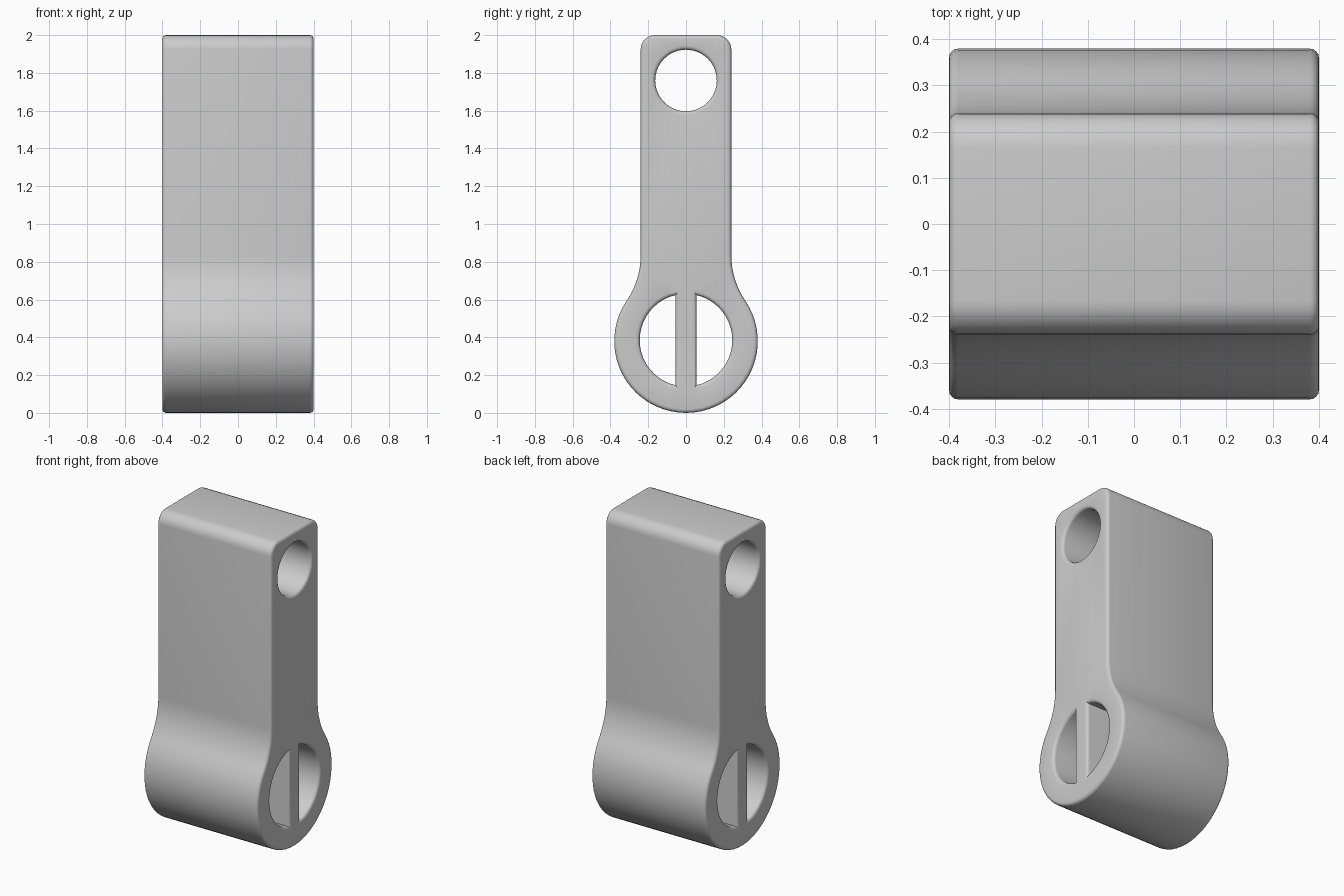
import bpy, bmesh, math
from mathutils import Vector

cube = bpy.data.objects.get("Cube")
if cube:
    bpy.data.objects.remove(cube, do_unlink=True)

HALF_X = 0.4       # half of the body width
BEVEL = 0.02       # rounding of the end rims
STEPS = 4


def arc(cy, cz, r, start, end, n):
    """Points on an arc, angles in degrees, in the side plane (y, z)."""
    angles = [math.radians(start + (end - start) * i / n) for i in range(n + 1)]
    return [Vector((cy + r * math.cos(a), cz + r * math.sin(a))) for a in angles]


def mirrored(half):
    """Close a right half outline by mirroring it over y = 0."""
    flipped = [Vector((-p.x, p.y)) for p in reversed(half) if p.x > 1e-5]
    return half + flipped


def offset(points, d):
    """Move a counter-clockwise outline inward by d with mitred corners."""
    out = []
    for i, p in enumerate(points):
        a = (p - points[i - 1]).normalized()
        b = (points[(i + 1) % len(points)] - p).normalized()
        na, nb = Vector((-a.y, a.x)), Vector((-b.y, b.x))
        out.append(p + (na + nb) * d / (1 + na.dot(nb)))
    return out


def body_outline():
    # Round foot, concave neck fillet, straight shank, rounded top corners
    r, w, fillet, corner = 0.38, 0.24, 0.43, 0.075
    rise = math.sqrt((r + fillet) ** 2 - (w + fillet) ** 2)
    tangent = math.degrees(math.atan2(rise, w + fillet))
    half = arc(0, r, r, -90, tangent, 20)
    half += arc(w + fillet, r + rise, fillet, 180 + tangent, 180, 8)[1:]
    half += arc(w - corner, 2 - corner, corner, 0, 90, 6)
    return mirrored(half)


def half_hole(side):
    # D-shaped opening on one side of the divider
    r, divider = 0.245, 0.055
    limit = math.degrees(math.acos(divider / r))
    turn = 0 if side > 0 else 180
    pts = arc(0, 0, r, turn - limit, turn + limit, 20)
    return [p + Vector((0, 0.385)) for p in pts]


def add_wall(bm, outline, direction):
    """Skin one outline through the width with rounded rims."""
    curve = [math.pi / 2 * i / STEPS for i in range(STEPS + 1)]
    right = [(HALF_X - BEVEL * (1 - math.sin(a)), BEVEL * (1 - math.cos(a))) for a in curve]
    levels = [(-x, d) for x, d in reversed(right)] + right
    rings = []
    for x, d in levels:
        rings.append([bm.verts.new((x, p.x, p.y)) for p in offset(outline, d * direction)])
    n = len(outline)
    for lower, upper in zip(rings, rings[1:]):
        for i in range(n):
            j = (i + 1) % n
            bm.faces.new((lower[i], lower[j], upper[j], upper[i]))
    return rings[0], rings[-1]


bm = bmesh.new()
walls = [add_wall(bm, body_outline(), 1)]
pin_hole = arc(0, 1.76, 0.163, 0, 360, 40)[:-1]
for hole in (pin_hole, half_hole(1), half_hole(-1)):
    walls.append(add_wall(bm, hole, -1))

# Flat end faces around the openings
for end in (0, 1):
    edges = []
    for wall in walls:
        ring = wall[end]
        edges += [bm.edges.get((ring[i - 1], v)) for i, v in enumerate(ring)]
    bmesh.ops.triangle_fill(bm, use_beauty=True, use_dissolve=False, edges=edges)
bmesh.ops.recalc_face_normals(bm, faces=bm.faces[:])

mesh = bpy.data.meshes.new("link_body")
bm.to_mesh(mesh)
bm.free()
body = bpy.data.objects.new("link_body", mesh)
bpy.context.collection.objects.link(body)

# Plain grey finish
grey = bpy.data.materials.new("light_grey")
grey.use_nodes = True
colour = (0.6, 0.6, 0.6, 1)
grey.diffuse_color = colour
grey.node_tree.nodes["Principled BSDF"].inputs["Base Color"].default_value = colour
mesh.materials.append(grey)

bpy.context.view_layer.objects.active = body
body.select_set(True)
bpy.ops.object.shade_smooth_by_angle(angle=math.radians(35))
